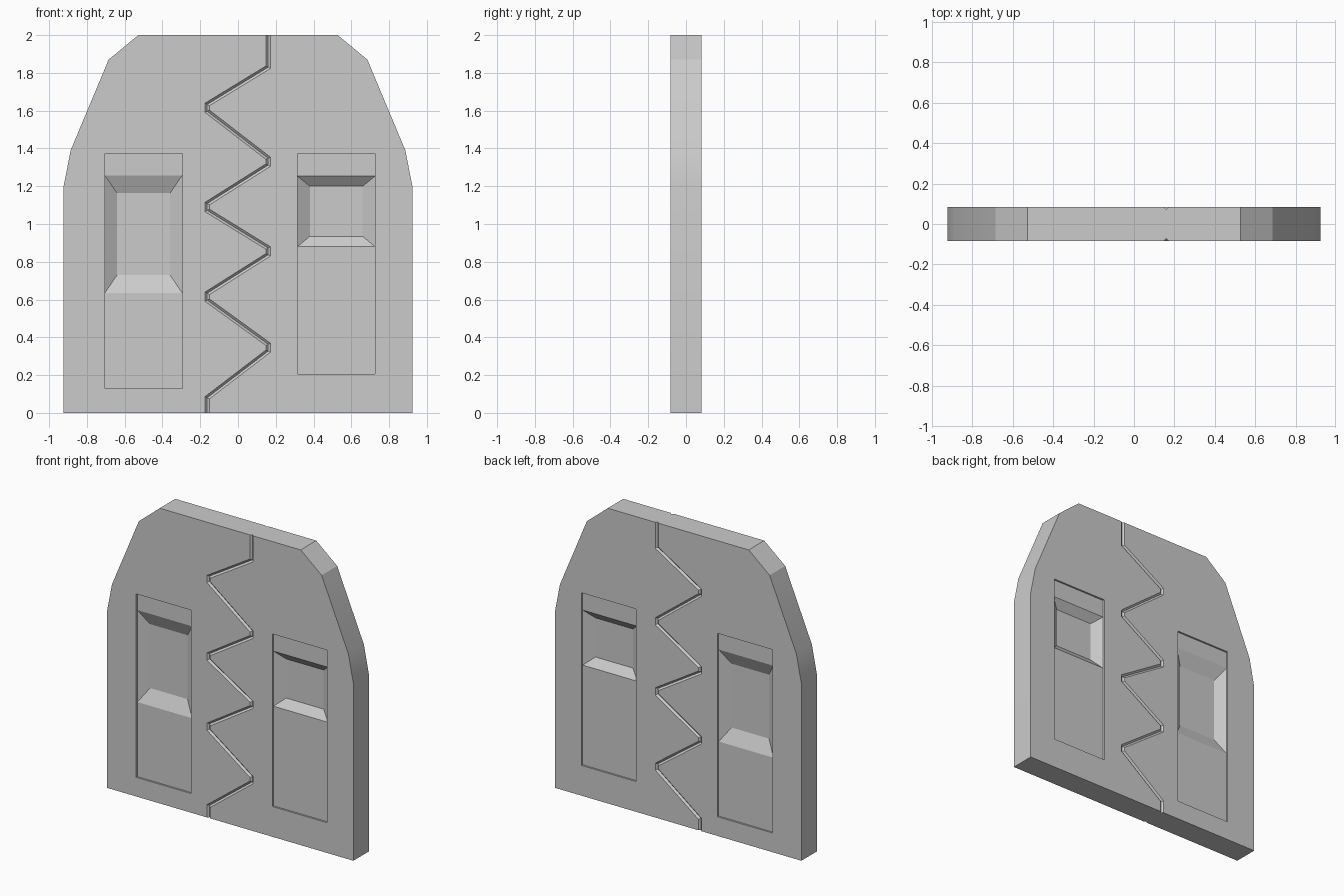
import bpy, bmesh

if "Cube" in bpy.data.objects:
    bpy.data.objects.remove(bpy.data.objects["Cube"])

HALF = 0.083      # half thickness of the doors
PANEL = 0.012     # depth of the flat panel recess
POCKET = 0.045    # further depth of the window pocket

# zigzag seam from top to bottom (x, z)
seam = [(0.16, 2.0), (0.16, 1.83)]
for zl, zr in ((1.615, 1.33), (1.09, 0.855), (0.615, 0.345)):
    seam += [(-0.163, zl + 0.018), (-0.163, zl - 0.018),
             (0.16, zr + 0.018), (0.16, zr - 0.018)]
seam += [(-0.163, 0.08), (-0.163, 0.0)]

# outer edge of a door from bottom to top (x, z)
outer = [(0.923, 0), (0.923, 1.2), (0.886, 1.39), (0.685, 1.87), (0.528, 2.0)]


def make_object(name, bm):
    bmesh.ops.recalc_face_normals(bm, faces=bm.faces[:])
    mesh = bpy.data.meshes.new(name)
    bm.to_mesh(mesh)
    bm.free()
    ob = bpy.data.objects.new(name, mesh)
    bpy.context.collection.objects.link(ob)
    return ob


def make_door(name, side):
    """Extruded slab whose seam edges are chamfered front and back."""
    bm = bmesh.new()
    pts = seam + [(side * x, z) for x, z in outer]
    rings = [[bm.verts.new((x, y, z)) for x, z in pts] for y in (-HALF, HALF)]
    n = len(pts)
    bm.faces.new(rings[0])
    bm.faces.new(rings[1])
    for i in range(n):
        j = (i + 1) % n
        bm.faces.new((rings[0][i], rings[0][j], rings[1][j], rings[1][i]))
    bmesh.ops.recalc_face_normals(bm, faces=bm.faces[:])
    edges = [bm.edges.get((r[i], r[i + 1])) for r in rings for i in range(len(seam) - 1)]
    bmesh.ops.bevel(bm, geom=edges, offset=0.012, segments=1, affect='EDGES')
    return make_object(name, bm)


def make_cutter(x0, x1, z0, z1, p0, p1, inner, sign):
    """Panel recess with a sloped pocket; inner = (x0, x1, z0, z1) of its floor."""
    bm = bmesh.new()

    def pair(a, b, depth, z):
        y = sign * (HALF - depth)
        return bm.verts.new((a, y, z)), bm.verts.new((b, y, z))

    f0, f1 = (pair(x0, x1, -0.1, z) for z in (z0, z1))
    a, b, c, d = (pair(x0, x1, PANEL, z) for z in (z0, p0, p1, z1))
    i0, i1 = (pair(inner[0], inner[1], PANEL + POCKET, z) for z in inner[2:])

    def quad(p, q):
        bm.faces.new((p[0], p[1], q[1], q[0]))

    for p, q in ((f0, f1), (f0, a), (f1, d), (a, b), (c, d), (b, i0), (i0, i1), (i1, c)):
        quad(p, q)
    for s in (0, 1):
        bm.faces.new((f0[s], a[s], b[s], c[s], d[s], f1[s]))
        bm.faces.new((b[s], i0[s], i1[s], c[s]))
    ob = make_object("panel_cutter", bm)
    ob.hide_render = True
    return ob


doors = [
    ("left_door", -1, (-0.705, -0.295, 0.13, 1.372, 0.635, 1.258,
                       (-0.64, -0.36, 0.73, 1.163))),
    ("right_door", 1, (0.315, 0.725, 0.205, 1.374, 0.88, 1.253,
                       (0.38, 0.66, 0.935, 1.2))),
]
for name, side, panel in doors:
    door = make_door(name, side)
    bpy.context.view_layer.objects.active = door
    # same panel on front and back
    for sign in (-1, 1):
        cutter = make_cutter(*panel, sign)
        mod = door.modifiers.new("panel", 'BOOLEAN')
        mod.operation = 'DIFFERENCE'
        mod.solver = 'EXACT'
        mod.object = cutter
        bpy.ops.object.modifier_apply(modifier=mod.name)
        bpy.data.objects.remove(cutter)
    bpy.ops.object.select_all(action='DESELECT')
    door.select_set(True)
    bpy.ops.object.shade_smooth_by_angle(angle=0.26)
